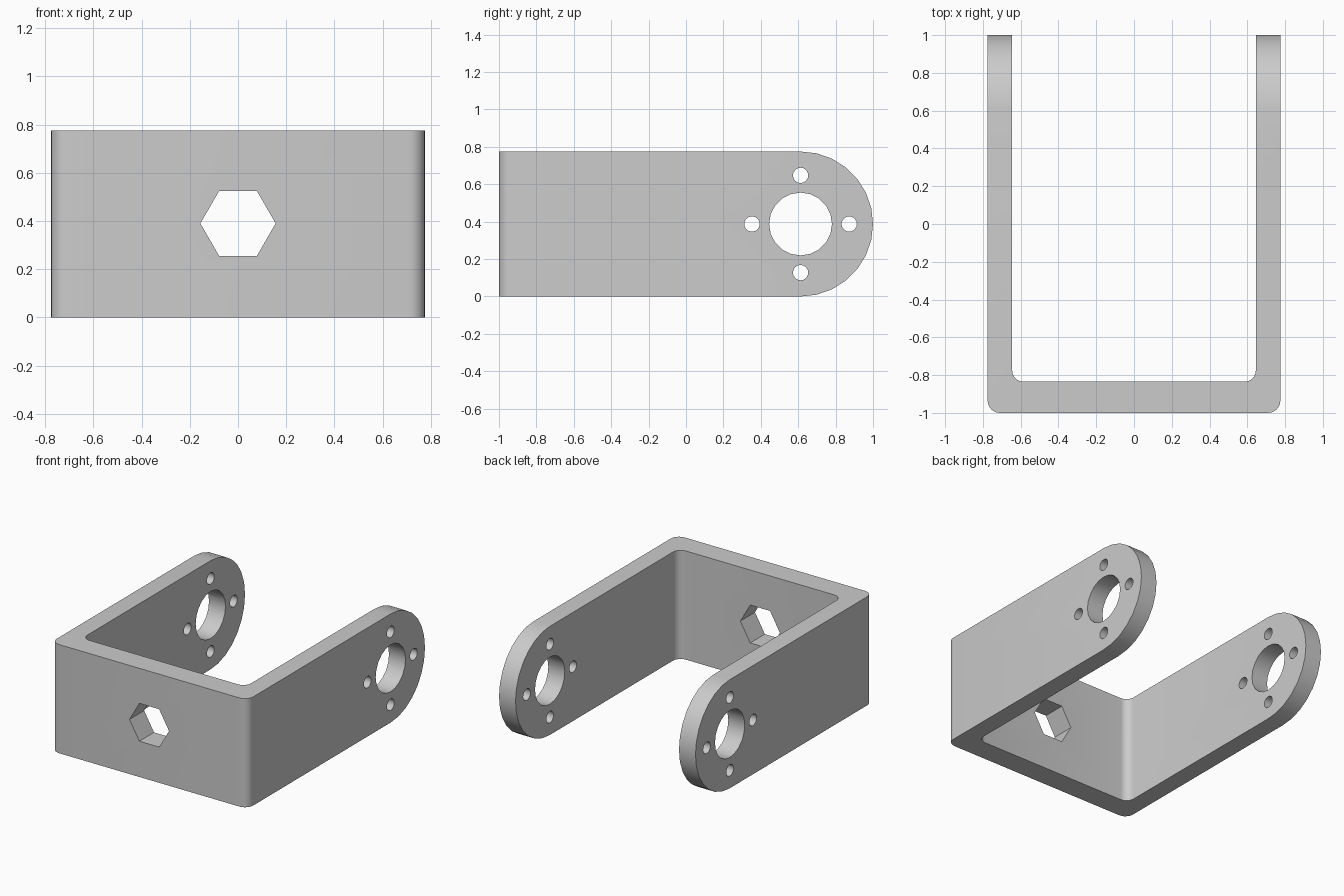
import bpy, bmesh
from math import sin, cos, pi, radians
from mathutils import Vector

if "Cube" in bpy.data.objects:
    bpy.data.objects.remove(bpy.data.objects["Cube"])

W, H, ZC, YC = 0.775, 0.775, 0.3875, 0.6125


def prism(name, points, offset):
    """Closed solid: planar outline swept by offset."""
    bm = bmesh.new()
    face = bm.faces.new([bm.verts.new(p) for p in points])
    out = bmesh.ops.extrude_face_region(bm, geom=[face])
    moved = [g for g in out["geom"] if isinstance(g, bmesh.types.BMVert)]
    bmesh.ops.translate(bm, verts=moved, vec=Vector(offset))
    bmesh.ops.recalc_face_normals(bm, faces=bm.faces)
    mesh = bpy.data.meshes.new(name)
    bm.to_mesh(mesh)
    bm.free()
    obj = bpy.data.objects.new(name, mesh)
    bpy.context.collection.objects.link(obj)
    return obj


def arc(cx, cy, r, start, end, n):
    return [(cx + r * cos(radians(start + (end - start) * i / n)),
             cy + r * sin(radians(start + (end - start) * i / n))) for i in range(n + 1)]


def ring(cx, cy, r, n):
    return arc(cx, cy, r, 0, 360, n)[:-1]


def boolean(target, cutter, operation):
    mod = target.modifiers.new("cut", 'BOOLEAN')
    mod.object, mod.operation, mod.solver = cutter, operation, 'EXACT'
    bpy.context.view_layer.objects.active = target
    bpy.ops.object.modifier_apply(modifier=mod.name)
    bpy.data.objects.remove(cutter)


def along_x(name, yz):
    return prism(name, [(-1, y, z) for y, z in yz], (2, 0, 0))


# U-shaped strip with rounded bends, seen from above
half = [(0.645, 1.0)] + arc(0.585, -0.775, 0.06, 0, -90, 6)[::1]
inner = [(0.645, 1.0)] + [(0.645 - 0.06 + 0.06 * cos(a), -0.775 - 0.06 * sin(a))
                          for a in [i * pi / 12 for i in range(7)]]
outer = arc(W - 0.065, -0.935, 0.065, -90, 0, 6) + [(W, 1.0)]
right = outer + inner
left = [(-x, y) for x, y in reversed(right)]
bracket = prism("bracket", [(x, y, 0) for x, y in right + left], (0, 0, H))

# Rounded arm ends
side = [(-1.2, 0), (-1.2, H)] + arc(YC, ZC, ZC, 90, -90, 14)
boolean(bracket, along_x("end_shape", side), 'INTERSECT')

# Large bearing hole and four screw holes through both arms
boolean(bracket, along_x("bearing_hole", ring(YC, ZC, 0.168, 20)), 'DIFFERENCE')
for dy, dz in ((1, 0), (-1, 0), (0, 1), (0, -1)):
    hole = along_x("screw_hole", ring(YC + 0.26 * dy, ZC + 0.26 * dz, 0.041, 16))
    boolean(bracket, hole, 'DIFFERENCE')

# Hexagonal hole in the base plate
hexagon = [(x, -1.2, z) for x, z in ring(0, 0.39, 0.156, 6)]
boolean(bracket, prism("hex_hole", hexagon, (0, 0.6, 0)), 'DIFFERENCE')

# Smooth bends, sharp plate edges
bpy.ops.object.select_all(action='DESELECT')
bracket.select_set(True)
bpy.context.view_layer.objects.active = bracket
bpy.ops.object.shade_smooth_by_angle(angle=radians(35))
